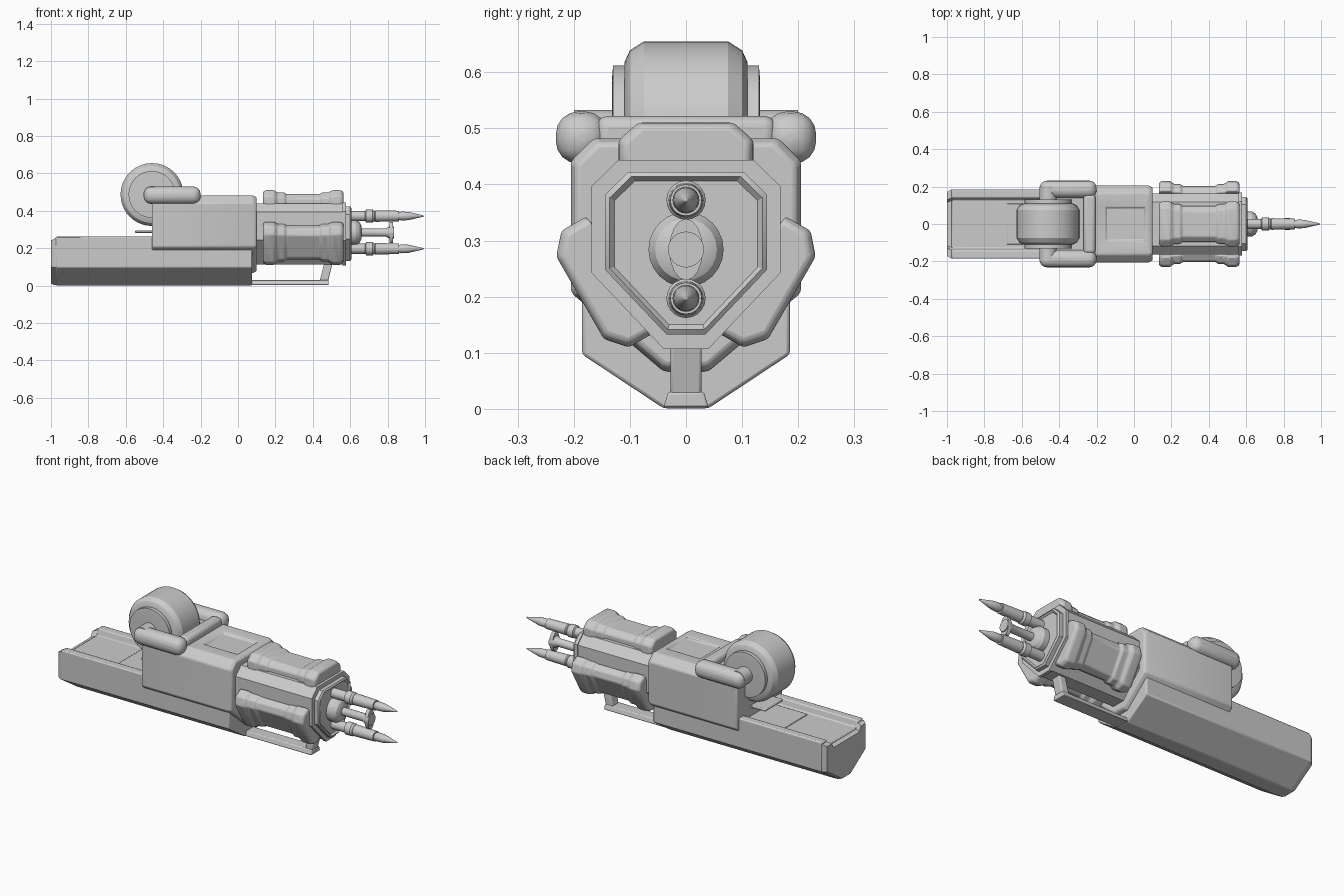
import bpy, bmesh, math
from mathutils import Vector, Matrix

if "Cube" in bpy.data.objects:
    bpy.data.objects.remove(bpy.data.objects["Cube"])


def finish(name, bm, bevel=0, segs=2, angle=30):
    bmesh.ops.remove_doubles(bm, verts=bm.verts, dist=1e-5)
    bmesh.ops.recalc_face_normals(bm, faces=bm.faces)
    me = bpy.data.meshes.new(name)
    bm.to_mesh(me)
    bm.free()
    ob = bpy.data.objects.new(name, me)
    bpy.context.collection.objects.link(ob)
    bpy.ops.object.select_all(action='DESELECT')
    ob.select_set(True)
    bpy.context.view_layer.objects.active = ob
    bpy.ops.object.shade_smooth_by_angle(angle=math.radians(angle))
    if bevel:
        m = ob.modifiers.new("bevel", 'BEVEL')
        m.width, m.segments, m.limit_method = bevel, segs, 'ANGLE'
        m.angle_limit = math.radians(25)
    return ob


def loft(name, prof, stations, centre=(0, 0), bevel=0, segs=2, move=None):
    """Sweep a (y, z) outline along x; stations are (x, scale about centre)."""
    bm = bmesh.new()
    cy, cz = centre
    rings = [[bm.verts.new((x, cy + (y - cy) * s, cz + (z - cz) * s)) for y, z in prof]
             for x, s in stations]
    n = len(prof)
    for a, b in zip(rings, rings[1:]):
        for i in range(n):
            bm.faces.new((a[i], a[(i + 1) % n], b[(i + 1) % n], b[i]))
    bm.faces.new(rings[0])
    bm.faces.new(rings[-1])
    if move:
        bm.transform(move)
    return finish(name, bm, bevel, segs)


def sym(half):
    """Mirror a half outline (y > 0) across y = 0."""
    return half + [(-y, z) for y, z in reversed(half)]


def lathe(name, prof, pos, axis='X', n=32):
    """Spin (position along axis, radius) points about the axis."""
    bm = bmesh.new()
    vs = [bm.verts.new((p, 0, r)) for p, r in prof]
    es = [bm.edges.new(e) for e in zip(vs, vs[1:])]
    bmesh.ops.spin(bm, geom=vs + es, cent=(0, 0, 0), axis=(1, 0, 0),
                   angle=2 * math.pi, steps=n)
    if axis == 'Y':
        bm.transform(Matrix.Rotation(math.pi / 2, 4, 'Z'))
    bm.transform(Matrix.Translation(pos))
    return finish(name, bm)


def box(name, x, y, z, bevel=0, segs=2):
    return loft(name, [(y[0], z[0]), (y[1], z[0]), (y[1], z[1]), (y[0], z[1])],
                [(x[0], 1), (x[1], 1)], bevel=bevel, segs=segs)


# Lower hull with a channel between two rails
loft("lower_hull", sym([(0.04, 0.004), (0.185, 0.1), (0.185, 0.265), (0.14, 0.265), (0.13, 0.23)]),
     [(-0.975, 1), (0.075, 1)], bevel=0.006)
loft("hull_end_cap", sym([(0.04, 0.004), (0.185, 0.1), (0.185, 0.255), (0.14, 0.255), (0.125, 0.225)]),
     [(-1, 0.92), (-0.98, 0.99), (-0.97, 0.99)], centre=(0, 0.13))
box("channel_plate", (-0.68, -0.4), (-0.11, 0.11), (0.22, 0.238), 0.004)
box("rear_tab", (-0.55, -0.44), (-0.08, 0.08), (0.285, 0.298), 0.004)

# Main body with a shallow recess on top
body = loft("main_body", sym([(0.04, 0.07), (0.205, 0.21), (0.205, 0.445), (0.165, 0.485)]),
            [(-0.46, 1), (0.08, 1), (0.1, 0.95)], centre=(0, 0.29))
cut = box("recess_cutter", (-0.15, 0.06), (-0.088, 0.088), (0.472, 0.55))
cut.hide_render = True
cut.hide_set(True)
m = body.modifiers.new("recess", 'BOOLEAN')
m.operation, m.object, m.solver = 'DIFFERENCE', cut, 'EXACT'
m = body.modifiers.new("bevel", 'BEVEL')
m.width, m.segments, m.limit_method = 0.01, 2, 'ANGLE'

# Barrel shroud with a stepped, dished muzzle
loft("barrel_shroud", sym([(0.04, 0.11), (0.168, 0.245), (0.168, 0.4), (0.12, 0.447)]),
     [(0.08, 0.97), (0.56, 0.97), (0.56, 1), (0.578, 1), (0.578, 0.86), (0.6, 0.86),
      (0.607, 0.81), (0.597, 0.76)], centre=(0, 0.29))

# Three cooling pads around the barrel
pad = sym([(0.12, 0.12), (0.12, 0.172), (0.085, 0.203)])
half = [(0.215, 0.92), (0.2, 1), (0.155, 1), (0.135, 0.88), (0.1, 0.88), (0.09, 0.8)]
steps = [(0.348 - d, s) for d, s in half] + [(0.348 + d, s) for d, s in reversed(half)]
for name, ang, off in (("top_pad", 0, 0), ("right_pad", 120, 0.015), ("left_pad", -120, 0.015)):
    mat = (Matrix.Translation((0, 0, 0.31)) @ Matrix.Rotation(math.radians(ang), 4, 'X')
           @ Matrix.Translation((0, 0, off)))
    loft(name, pad, steps, centre=(0, 0.1), bevel=0.006, move=mat)

# Drum on its axle
hd = [(0.075, 0.168), (0.1, 0.152), (0.11, 0.13), (0.11, 0.125), (0.13, 0.125), (0.132, 0.1), (0.13, 0)]
lathe("drum", [(-p, r) for p, r in reversed(hd)] + hd, (-0.46, 0, 0.49), 'Y', 40)
lathe("drum_axle", [(-0.2, 0), (-0.2, 0.046), (0.2, 0.046), (0.2, 0)], (-0.46, 0, 0.49), 'Y')

# Yoke arms and cross bar
for s, name in ((1, "rear_arm"), (-1, "front_arm")):
    box(name, (-0.505, -0.2), sorted((s * 0.14, s * 0.232)), (0.44, 0.533), 0.04, 4)
box("yoke_cross_bar", (-0.27, -0.205), (-0.16, 0.16), (0.45, 0.525), 0.02, 3)

# Two pointed prongs
for z, name in ((0.375, "upper_prong"), (0.2, "lower_prong")):
    lathe(name, [(0.59, 0), (0.59, 0.027), (0.68, 0.027), (0.685, 0.035), (0.72, 0.035),
                 (0.73, 0.027), (0.735, 0.031), (0.86, 0.028), (0.86, 0.02), (0.875, 0.024),
                 (0.91, 0.022), (0.99, 0.004), (0.995, 0)], (0, 0, z), n=20)

# Central emitter and its end plate
lathe("emitter", [(0.59, 0), (0.59, 0.067), (0.63, 0.067), (0.65, 0.055), (0.66, 0.035),
                  (0.66, 0.022), (0.79, 0.022), (0.81, 0.032), (0.835, 0.032), (0.835, 0)],
      (0, 0, 0.287), n=24)
loft("emitter_end_plate", [(0.03 * math.cos(a * math.pi / 8), 0.287 + 0.055 * math.sin(a * math.pi / 8))
                           for a in range(16)], [(0.81, 1), (0.83, 1)])

# Under-barrel guard: flat bar and slanted strut
loft("guard_bar", sym([(0.04, 0.006), (0.032, 0.033)]), [(0.05, 1), (0.485, 1)], bevel=0.004)
shear = Matrix.Identity(4)
shear[0][2] = 0.25
bm = bmesh.new()
bmesh.ops.create_cube(bm, size=1, matrix=Matrix.Translation((0.47, 0, 0.07)) @ shear
                      @ Matrix.Diagonal((0.045, 0.056, 0.12, 1)))
finish("guard_strut", bm, 0.006)
# Shift everything to sit on the ground
for ob in bpy.context.scene.objects:
    ob.location.z -= 0.003
